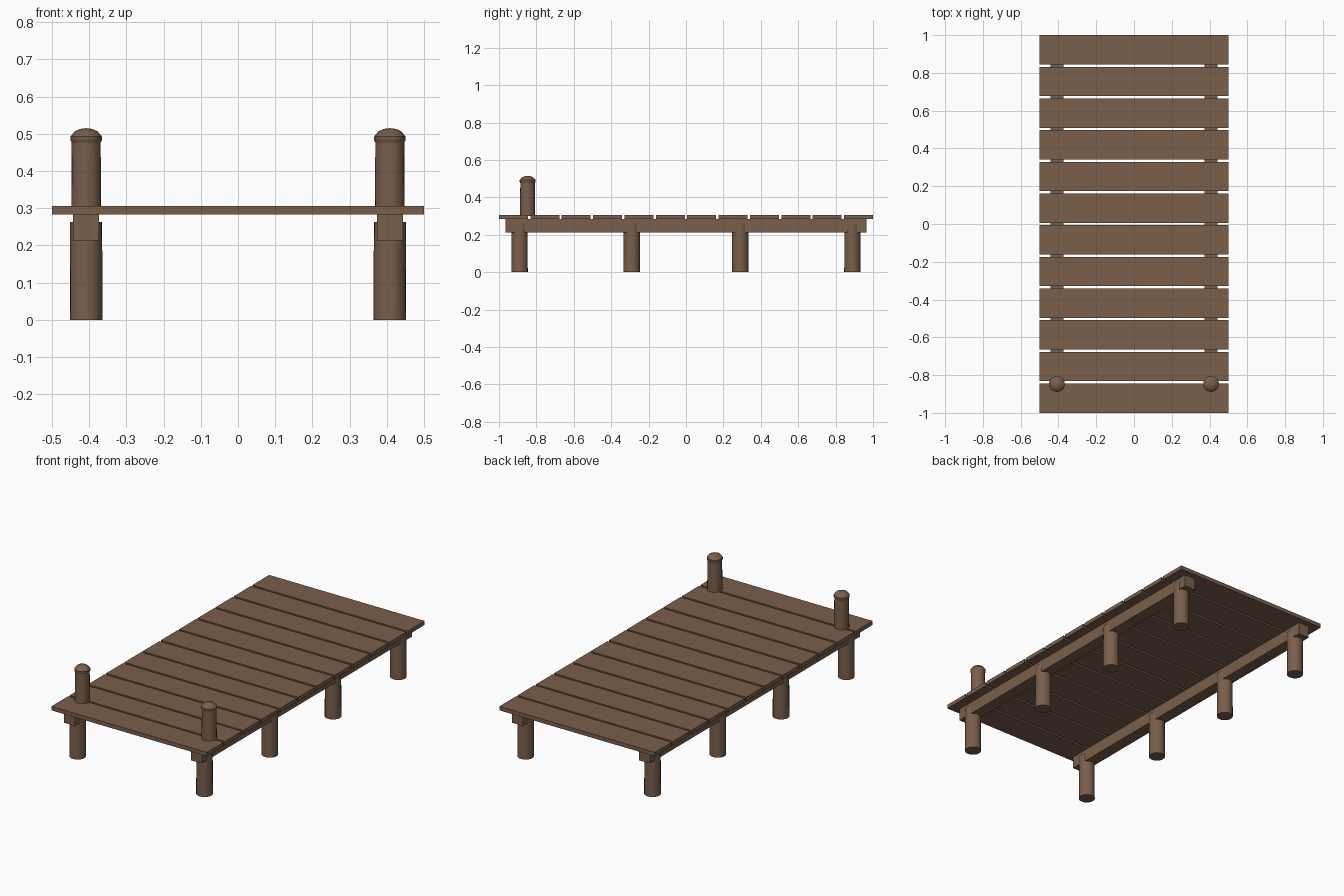
import bpy, bmesh, math
from mathutils import Matrix, Vector

cube = bpy.data.objects.get("Cube")
if cube:
    bpy.data.objects.remove(cube, do_unlink=True)

wood = bpy.data.materials.new("brown_wood")
wood.use_nodes = True
colour = (0.195, 0.112, 0.068, 1)
wood.diffuse_color = colour
bsdf = wood.node_tree.nodes["Principled BSDF"]
bsdf.inputs["Base Color"].default_value = colour
bsdf.inputs["Roughness"].default_value = 0.9


def finish(name, bm, smooth=False):
    mesh = bpy.data.meshes.new(name)
    bmesh.ops.recalc_face_normals(bm, faces=bm.faces)
    bm.to_mesh(mesh)
    bm.free()
    mesh.materials.append(wood)
    obj = bpy.data.objects.new(name, mesh)
    bpy.context.collection.objects.link(obj)
    if smooth:
        bpy.ops.object.select_all(action='DESELECT')
        obj.select_set(True)
        bpy.context.view_layer.objects.active = obj
        bpy.ops.object.shade_smooth_by_angle(angle=math.radians(35))
    return obj


def box(name, centre, size):
    bm = bmesh.new()
    bmesh.ops.create_cube(bm, size=1, matrix=Matrix.Translation(centre) @ Matrix.Diagonal((*size, 1)))
    return finish(name, bm)


def lathe(name, x, y, profile, sides=20):
    """Turn a (radius, height) profile around a vertical axis."""
    bm = bmesh.new()
    verts = [bm.verts.new((x + r, y, z)) for r, z in profile]
    edges = [bm.edges.new(pair) for pair in zip(verts, verts[1:])]
    bmesh.ops.spin(bm, geom=verts + edges, cent=Vector((x, y, 0)), axis=(0, 0, 1),
                   angle=math.tau, steps=sides, use_duplicate=False)
    bmesh.ops.remove_doubles(bm, verts=bm.verts, dist=0.0001)
    return finish(name, bm, smooth=True)


# Deck planks
PLANKS, WIDTH = 12, 0.155
pitch = (2 - WIDTH) / (PLANKS - 1)
for i in range(PLANKS):
    box(f"plank_{i + 1}", (0, -1 + WIDTH / 2 + i * pitch, 0.2945), (1, WIDTH, 0.023))

for side, x in (("right", -0.408), ("left", 0.408)):
    # Long beam under the deck
    box(f"{side}_beam", (x, 0, 0.248), (0.07, 1.93, 0.07))
    # Support piles
    for n, y in enumerate((-0.89, -0.29, 0.29, 0.89)):
        lathe(f"{side}_pile_{n + 1}", x, y,
              [(0, 0), (0.044, 0), (0.043, 0.263), (0, 0.263)])
    # Mooring post with its rounded cap
    lathe(f"{side}_mooring_post", x, -0.847,
          [(0, 0.3), (0.04, 0.3), (0.039, 0.485), (0, 0.485)])
    lathe(f"{side}_post_cap", x, -0.847,
          [(0, 0.477), (0.039, 0.477), (0.042, 0.482), (0.042, 0.493),
           (0.03, 0.507), (0.016, 0.513), (0, 0.515)])
